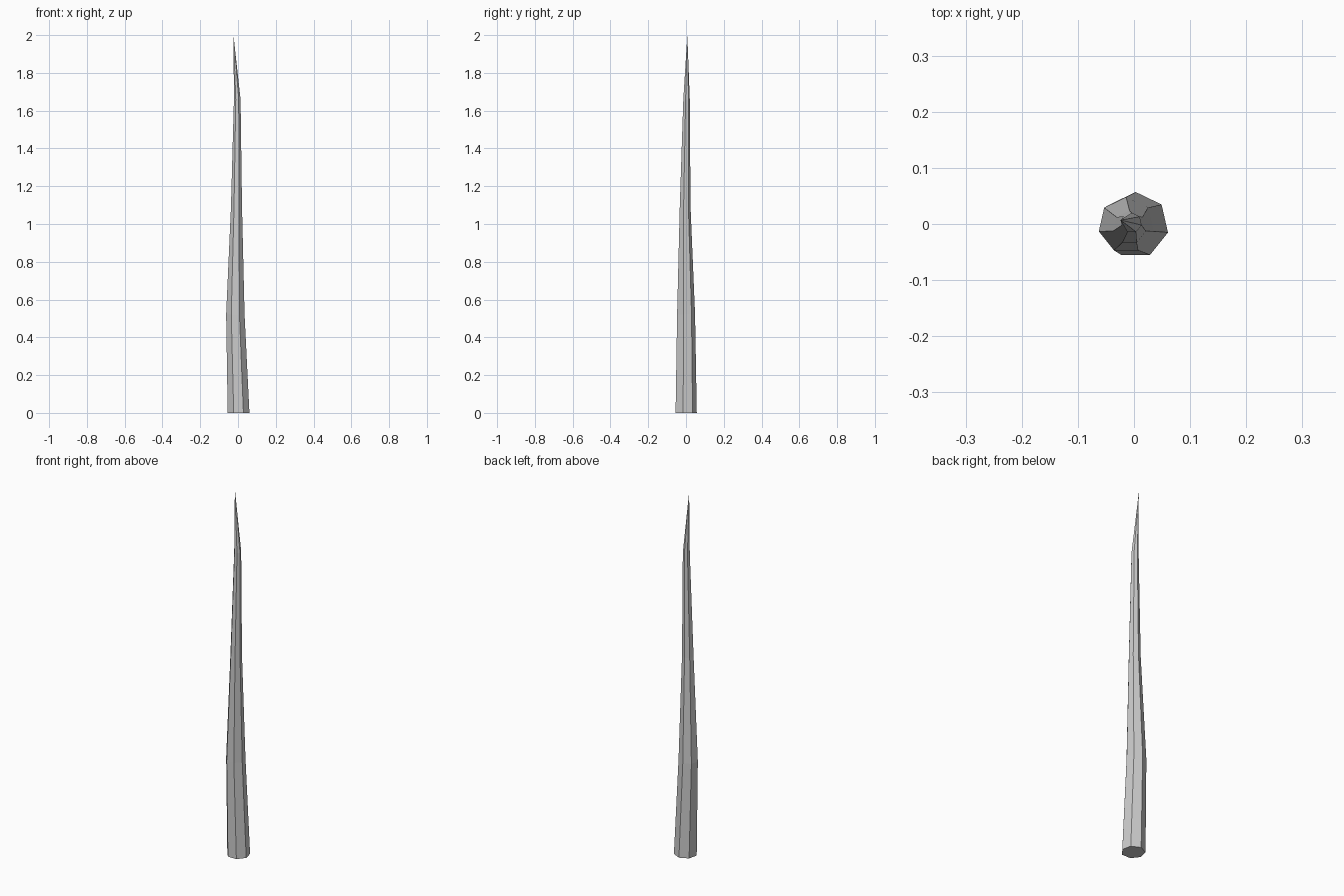
import bpy, bmesh
from math import cos, sin, pi

if "Cube" in bpy.data.objects:
    bpy.data.objects.remove(bpy.data.objects["Cube"])

SIDES = 7
# Ring sections from base upward: centre x, centre y, height, radius
RINGS = [
    (0.003, -0.002, 0.00, 0.059),
    (-0.014, -0.002, 0.52, 0.050),
    (-0.008, -0.006, 1.09, 0.030),
    (-0.004, 0.002, 1.66, 0.018),
]
TIP = (-0.024, 0.007, 2.0)

bm = bmesh.new()


def ring(cx, cy, z, r):
    angles = [pi / 2 + 2 * pi * i / SIDES for i in range(SIDES)]
    return [bm.verts.new((cx + r * cos(a), cy + r * sin(a), z)) for a in angles]


# Crooked tapering shaft with a flat base and a pointed tip
rings = [ring(*r) for r in RINGS]
tip = bm.verts.new(TIP)
bm.faces.new(rings[0][::-1])
for i in range(SIDES):
    j = (i + 1) % SIDES
    for low, high in zip(rings, rings[1:]):
        bm.faces.new((low[i], low[j], high[j], high[i]))
    bm.faces.new((rings[-1][i], rings[-1][j], tip))
bmesh.ops.recalc_face_normals(bm, faces=bm.faces)

mesh = bpy.data.meshes.new("wooden_spike")
bm.to_mesh(mesh)
bm.free()
spike = bpy.data.objects.new("wooden_spike", mesh)
bpy.context.collection.objects.link(spike)
